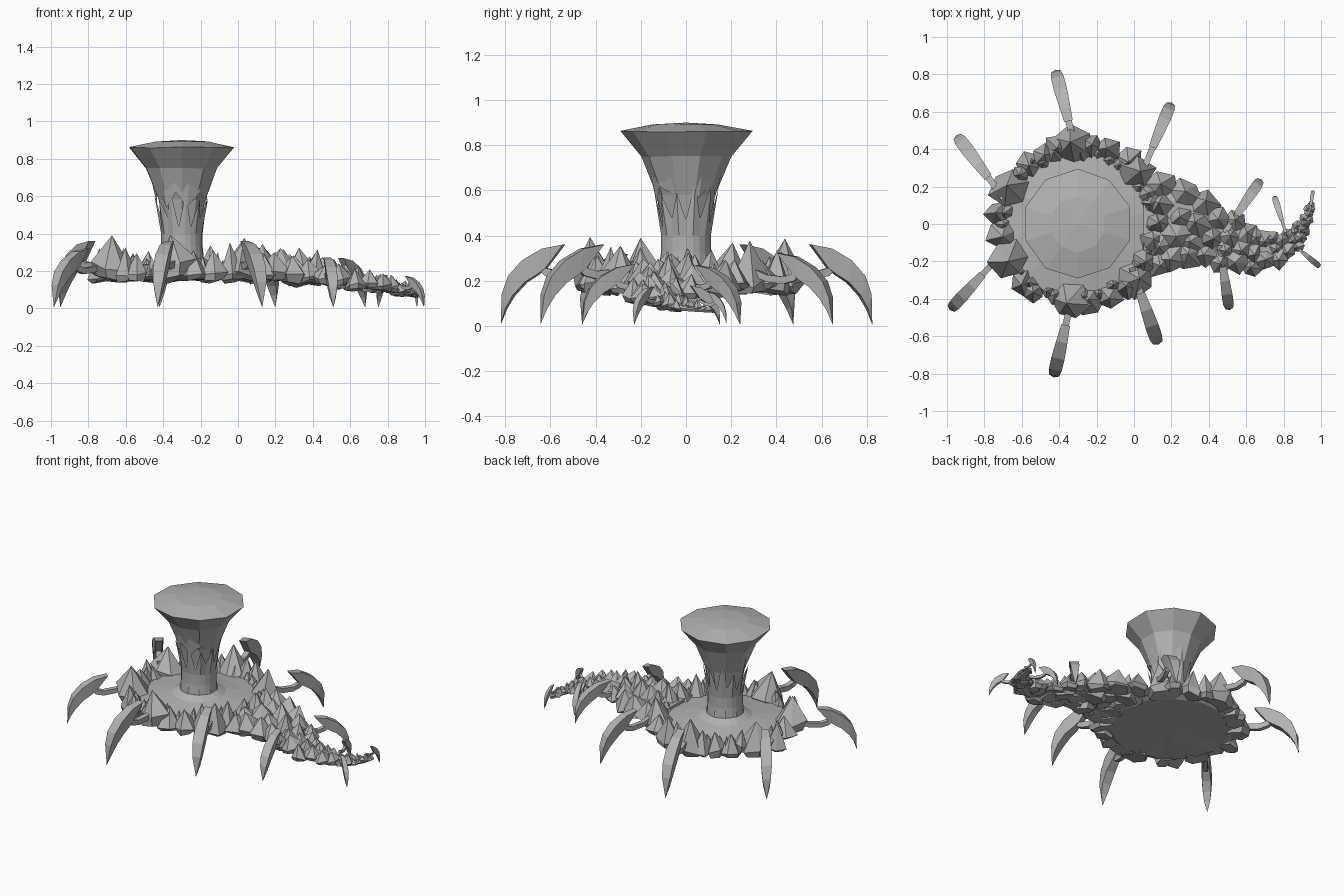
import bpy, bmesh, math, random
from mathutils import Vector

random.seed(5)
if "Cube" in bpy.data.objects:
    bpy.data.objects.remove(bpy.data.objects["Cube"])

stone = bpy.data.materials.new("stone_grey")
stone.use_nodes = True
stone.diffuse_color = (0.45, 0.45, 0.45, 1)
stone.node_tree.nodes["Principled BSDF"].inputs["Base Color"].default_value = (0.45, 0.45, 0.45, 1)

CX = -0.3  # centre of the round body


def finish(name, bm):
    bmesh.ops.recalc_face_normals(bm, faces=bm.faces)
    mesh = bpy.data.meshes.new(name)
    bm.to_mesh(mesh)
    bm.free()
    mesh.materials.append(stone)
    ob = bpy.data.objects.new(name, mesh)
    bpy.context.collection.objects.link(ob)


def loft(bm, rings, capped=True):
    """Skin a list of equal rings; a one-point ring becomes a tip."""
    rows = [[bm.verts.new(p) for p in ring] for ring in rings]
    for a, b in zip(rows, rows[1:]):
        n = max(len(a), len(b))
        for i in range(n):
            j = (i + 1) % n
            if len(b) == 1:
                bm.faces.new((a[i], a[j], b[0]))
            elif len(a) == 1:
                bm.faces.new((a[0], b[j], b[i]))
            else:
                bm.faces.new((a[i], a[j], b[j], b[i]))
    for row in (rows[0], rows[-1]):
        if capped and len(row) > 2:
            bm.faces.new(row)


def circle(r, z, n, x=CX, y=0.0, turn=0.0, jitter=0.0, tilt=(0, 0)):
    pts = []
    for i in range(n):
        a = math.tau * i / n + turn
        k = r * (1 + random.uniform(-jitter, jitter))
        dx, dy = k * math.cos(a), k * math.sin(a)
        pts.append(Vector((x + dx, y + dy, z + dx * tilt[0] + dy * tilt[1]
                           + r * random.uniform(-jitter, jitter))))
    return pts


def lathe(name, profile, n, jitter):
    bm = bmesh.new()
    loft(bm, [circle(r, z, n, turn=math.pi / n, jitter=jitter) if r else [Vector((CX, 0, z))]
              for r, z in profile])
    finish(name, bm)


def gem(bm, x, y, r, bottom, top, lean=(0, 0)):
    """A jagged, slightly tilted pyramid-like rock."""
    n = random.choice((5, 6))
    turn = random.uniform(0, math.tau)
    tilt = (random.uniform(-.25, .25), random.uniform(-.25, .25))
    h = top - bottom
    apex = Vector((x + lean[0] - tilt[0] * h * .3, y + lean[1] - tilt[1] * h * .3, top))
    loft(bm, [circle(r * 0.75, bottom, n, x, y, turn, 0.1, tilt),
              circle(r, bottom + h * random.uniform(.1, .3), n, x, y, turn, 0.18, tilt),
              [apex]])


# Round body plate rising gently to the pillar
lathe("body_plate", [(0, .15), (.375, .15), (.425, .175), (.4, .205), (.27, .222),
                     (.17, .24), (.125, .265), (0, .28)], 20, .012)

# Pillar flaring into a faceted cap with a shallow dome
lathe("pillar_cap", [(0, .23), (.125, .24), (.107, .34), (.104, .46), (.13, .58),
                     (.2, .75), (.292, .86), (.15, .892), (0, .9)], 10, 0.012)


# Jagged sleeves around the pillar: points up from below, thorns down from above
def sleeve(name, n, base, tip, gap):
    bm = bmesh.new()
    jag = []
    for i in range(2 * n):
        r, z = tip if i % 2 else gap
        a = math.tau * i / (2 * n)
        jag.append(Vector((CX + r * math.cos(a), r * math.sin(a),
                           z + random.uniform(-.04, .04))))
    loft(bm, [circle(r, z, 2 * n) for r, z in base] + [jag], capped=False)
    finish(name, bm)


sleeve("pillar_bark", 11, ((.118, .26), (.111, .33), (.111, .4)), (.146, .61), (.114, .47))
sleeve("hanging_thorns", 7, ((.16, .67),), (.132, .56), (.15, .65))

# Rocks around the body: large ones at the legs, medium between, small inside
bm = bmesh.new()
leg_angles = (94, 42, 153, 207, 264, 317)
for deg in leg_angles:
    a = math.radians(deg)
    gem(bm, CX + .415 * math.cos(a), .415 * math.sin(a), .108, .155,
        random.uniform(.35, .4), (.02 * math.cos(a), .02 * math.sin(a)))
for i in range(27):
    deg = i * 13.3 + random.uniform(-4, 4)
    a = math.radians(deg)
    if min(abs((deg - d + 180) % 360 - 180) for d in leg_angles) > 9:
        d = random.uniform(.405, .435)
        gem(bm, CX + d * math.cos(a), d * math.sin(a), random.uniform(.06, .085),
            random.uniform(.145, .175), random.uniform(.29, .36))
for i in range(34):
    a = math.tau * i / 34 + random.uniform(-.05, .05)
    d = random.uniform(.375, .41)
    gem(bm, CX + d * math.cos(a), d * math.sin(a), random.uniform(.03, .05),
        .175, random.uniform(.25, .32))
finish("body_rocks", bm)

# Tail stations: x, y, half width, bottom, top
tail = [(.05, 0, .27, .15, .34), (.2, .0, .25, .14, .35), (.35, -.045, .19, .125, .32),
        (.5, -.1, .155, .11, .28), (.65, -.155, .12, .095, .23), (.8, -.125, .09, .075, .19),
        (.885, -.05, .05, .06, .15), (.93, .04, .034, .055, .12), (.95, .12, .015, .055, .08)]


def tail_at(u):
    i = min(int(u), len(tail) - 2)
    return [p + (q - p) * (u - i) for p, q in zip(tail[i], tail[i + 1])]


def tail_side(u):
    a, b = tail_at(max(u - .5, 0)), tail_at(min(u + .5, len(tail) - 1))
    return Vector((a[1] - b[1], b[0] - a[0], 0)).normalized()


# Tail core, kept inside the rocks
bm = bmesh.new()
rings = []
for u in range(len(tail)):
    x, y, w, low, top = tail_at(u)
    side, ctr = tail_side(u), Vector((x, y, 0))
    low += (top - low) * .12
    mid = low + (top - low) * .35
    rings.append([ctr + side * (w * s) + Vector((0, 0, z)) for s, z in
                  ((-.55, low), (.55, low), (.75, (low + mid) / 2), (.5, mid),
                   (-.5, mid), (-.75, (low + mid) / 2))])
loft(bm, rings)
finish("tail_core", bm)

# Tail rocks in staggered rows that shrink towards the end
bm = bmesh.new()
u, row = .6, 0
while u < len(tail) - 1:
    x, y, w, low, top = tail_at(u)
    r = min(.09, .013 + w * .4)
    side = tail_side(u)
    count = max(2, round(2 * w / (r * 1.15))) - row % 2
    for k in range(count):
        s = (2 * (k + .5) / count - 1) * (w - r * .3) + random.uniform(-.15, .15) * r
        peak = low + (top - low) * (1 - .3 * abs(s) / w) * random.uniform(.82, 1.08)
        gem(bm, x + side.x * s, y + side.y * s, r * random.uniform(.85, 1.15),
            low + random.uniform(0, .03), peak, (side.x * s * .15, side.y * s * .15))
    here, there = tail[int(u)], tail[int(u) + 1]
    u += r * 1.05 / math.dist(here[:2], there[:2])
    row += 1
finish("tail_rocks", bm)


# Clawed legs
def leg(name, start, tip):
    start, tip = Vector((*start, 0)), Vector((*tip, 0))
    run = tip - start
    s = run.length / .28
    zs = min(1, max(s ** 1.5, .3 + .4 * s))
    side = Vector((-run.y, run.x, 0)).normalized()

    def ring(upper, lower, w_up, w_low):
        out = []
        for (t, z), w, sgn in ((upper, w_up, -1), (upper, w_up, 1),
                               (lower, w_low, 1), (lower, w_low, -1)):
            out.append(start + run * t + side * (sgn * w * s / 2) + Vector((0, 0, z * zs)))
        return out

    # Curved claw
    bm = bmesh.new()
    loft(bm, [ring((0, .36), (.28, .255), .045, .042),
              ring((.33, .342), (.42, .225), .06, .052),
              ring((.64, .29), (.6, .193), .07, .06),
              ring((.86, .22), (.79, .135), .068, .055),
              ring((.965, .14), (.91, .078), .052, .04),
              [tip + Vector((0, 0, .005))]])
    finish(name + "_claw", bm)
    # Thin sagging joint
    bm = bmesh.new()
    loft(bm, [ring((t, z + .018), (t, z - .018), .034, .03) for t, z in
              ((-.5, .27), (-.2, .235), (.1, .225), (.3, .24), (.42, .275))])
    finish(name + "_joint", bm)


legs = {
    "back_mid_leg": ((-.35, .55), (-.42, .825)),
    "back_left_leg": ((.1, .41), (.2, .65)),
    "back_right_leg": ((-.78, .25), (-.95, .475)),
    "front_right_leg": ((-.81, -.27), (-.985, -.46)),
    "front_mid_leg": ((-.365, -.54), (-.43, -.82)),
    "front_left_leg": ((.035, -.37), (.13, -.645)),
    "front_tail_leg": ((.475, -.23), (.51, -.46)),
    "back_tail_leg": ((.55, .05), (.68, .24)),
    "small_back_leg": ((.79, .02), (.75, .15)),
    "small_front_leg": ((.9, -.15), (.995, -.23)),
    "tail_end_leg": ((.945, .1), (.957, .18)),
}
for name, (start, tip) in legs.items():
    leg(name, start, tip)
